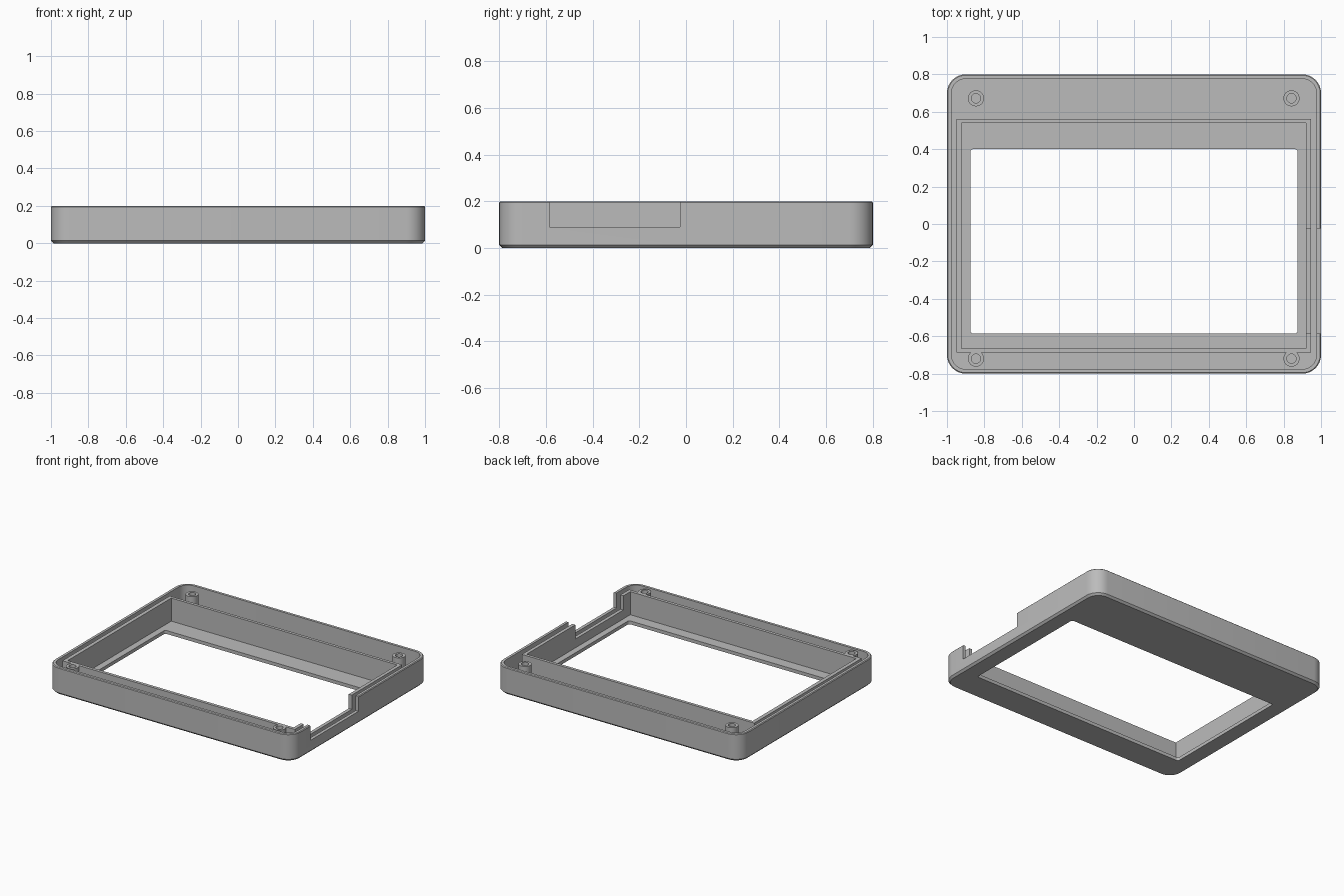
import bpy, bmesh, math

cube = bpy.data.objects.get("Cube")
if cube:
    bpy.data.objects.remove(cube, do_unlink=True)

GREY = (0.5, 0.5, 0.5, 1.0)
grey = bpy.data.materials.new("plain grey plastic")
grey.diffuse_color = GREY
grey.use_nodes = True
grey.node_tree.nodes["Principled BSDF"].inputs["Base Color"].default_value = GREY


def rounded_loop(x0, x1, y0, y1, radius, z, steps=8):
    """Points of a rounded rectangle, always the same count."""
    centres = [(x1 - radius, y1 - radius), (x0 + radius, y1 - radius),
               (x0 + radius, y0 + radius), (x1 - radius, y0 + radius)]
    points = []
    for corner, (cx, cy) in enumerate(centres):
        for i in range(steps + 1):
            a = (corner + i / steps) * math.pi / 2
            points.append((cx + radius * math.cos(a), cy + radius * math.sin(a), z))
    return points


def ring(name, loops):
    """Closed solid ring skinned through a cycle of loops."""
    bm = bmesh.new()
    rows = [[bm.verts.new(p) for p in loop] for loop in loops]
    count = len(rows[0])
    for r, row in enumerate(rows):
        above = rows[(r + 1) % len(rows)]
        for i in range(count):
            j = (i + 1) % count
            bm.faces.new((row[i], row[j], above[j], above[i]))
    bmesh.ops.remove_doubles(bm, verts=bm.verts, dist=0.0001)
    bmesh.ops.recalc_face_normals(bm, faces=bm.faces)
    mesh = bpy.data.meshes.new(name)
    bm.to_mesh(mesh)
    bm.free()
    mesh.materials.append(grey)
    obj = bpy.data.objects.new(name, mesh)
    bpy.context.collection.objects.link(obj)
    return obj


def smooth(obj):
    bpy.ops.object.select_all(action="DESELECT")
    obj.select_set(True)
    bpy.context.view_layer.objects.active = obj
    bpy.ops.object.shade_smooth_by_angle(angle=math.radians(30))


def body(inset, z):
    return rounded_loop(-1 + inset, 1 - inset, -0.8 + inset, 0.8 - inset, 0.1 - inset, z)


def window(z):
    return rounded_loop(-0.875, 0.875, -0.585, 0.4, 0.015, z)


HEIGHT, FLOOR, RIB_TOP = 0.2, 0.025, 0.195

# Outer tray: chamfered base, thin wall, floor with a window
shell = ring("outer_shell", [
    window(0), body(0.014, 0), body(0, 0.014), body(0, HEIGHT - 0.005),
    body(0.005, HEIGHT), body(0.024, HEIGHT), body(0.024, FLOOR), window(FLOOR)])

# Sharp-cornered rib around the window
def rib_outer(z):
    return rounded_loop(-0.95, 0.945, -0.688, 0.562, 0, z, 1)


def rib_inner(z):
    return rounded_loop(-0.922, 0.92, -0.665, 0.54, 0, z, 1)


rib = ring("inner_rib", [rib_outer(0.012), rib_outer(RIB_TOP),
                         rib_inner(RIB_TOP), rib_inner(0.012)])

# Side notch cut through wall and rib
bpy.ops.mesh.primitive_cube_add(size=1, location=(1, -0.305, 0.19))
notch = bpy.context.object
notch.name = "notch_cutter"
notch.scale = (0.2, 0.56, 0.2)
notch.hide_render = True
notch.hide_set(True)
for part in (shell, rib):
    cut = part.modifiers.new("side_notch", "BOOLEAN")
    cut.operation = "DIFFERENCE"
    cut.solver = "EXACT"
    cut.object = notch

# Hollow screw posts in the corners
def circle(cx, cy, r, z):
    return rounded_loop(cx - r, cx + r, cy - r, cy + r, r, z)


posts = []
for side, x in (("right", -0.845), ("left", 0.842)):
    for end, y in (("front", -0.72), ("back", 0.672)):
        posts.append(ring(f"{end}_{side}_screw_post", [
            circle(x, y, 0.043, 0.012), circle(x, y, 0.043, RIB_TOP),
            circle(x, y, 0.025, RIB_TOP), circle(x, y, 0.025, 0.012)]))

for obj in [shell] + posts:
    smooth(obj)
